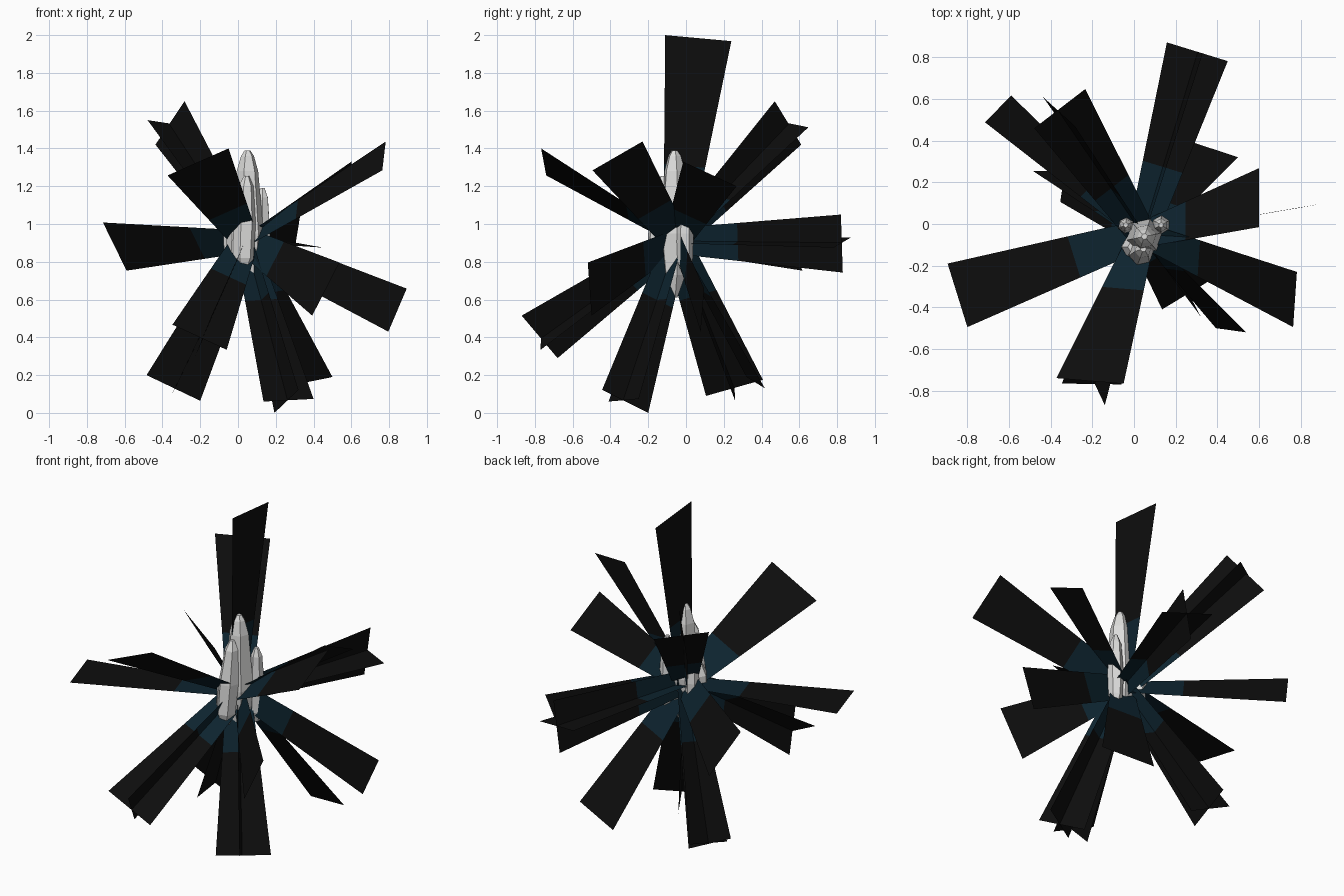
import bpy, math
from mathutils import Vector

if "Cube" in bpy.data.objects:
    bpy.data.objects.remove(bpy.data.objects["Cube"])


def material(name, rgb):
    m = bpy.data.materials.new(name)
    m.diffuse_color = (*rgb, 1)
    m.use_nodes = True
    m.node_tree.nodes["Principled BSDF"].inputs["Base Color"].default_value = m.diffuse_color
    return m


STONE = material("pale_crystal", (0.72, 0.72, 0.71))
BLUE = material("deep_blue_glow", (0.004, 0.017, 0.028))
BLACK = material("black_ray", (0.004, 0.004, 0.004))
CORE = Vector((0.04, -0.05, 0.91))


def add_mesh(name, verts, faces, mats):
    me = bpy.data.meshes.new(name)
    me.from_pydata(verts, [], faces)
    for m in mats:
        me.materials.append(m)
    ob = bpy.data.objects.new(name, me)
    bpy.context.collection.objects.link(ob)
    return ob


def ray(name, a, b, inner=0.14, split=0.37):
    """Flat flared blade from the core to the outer edge a-b, blue near the core."""
    a, b = Vector(a), Vector(b)
    side = (b - a).normalized() * inner / 2
    a0, b0 = CORE - side, CORE + side
    verts = [a0, b0, a0.lerp(a, split), b0.lerp(b, split), a, b]
    ob = add_mesh(name, verts, [(0, 1, 3, 2), (2, 3, 5, 4)], [BLUE, BLACK])
    ob.data.polygons[1].material_index = 1


def crystal(name, x, y, profile, lean=(0, 0), sides=6, turn=0.2):
    """Faceted shard: rings of (z, radius), closed top and bottom."""
    z0, z1 = profile[0][0], profile[-1][0]
    verts, faces = [], []
    for z, r in profile:
        t = (z - z0) / (z1 - z0) - 0.5
        for i in range(sides):
            w = turn + 2 * math.pi * i / sides
            verts.append((x + lean[0] * t + r * math.cos(w),
                          y + lean[1] * t + r * math.sin(w), z))
    for k in range(len(profile) - 1):
        for i in range(sides):
            j = (i + 1) % sides
            faces.append((k * sides + i, k * sides + j,
                          (k + 1) * sides + j, (k + 1) * sides + i))
    faces.append(tuple(reversed(range(sides))))
    faces.append(tuple(range(len(verts) - sides, len(verts))))
    add_mesh(name, verts, faces, [STONE])


# Crystal cluster: a tall central shard with smaller ones around it
crystal("main_crystal", 0.05, -0.06,
        [(0.61, 0.015), (0.73, 0.06), (0.95, 0.088), (1.28, 0.058), (1.36, 0.035), (1.39, 0.015)])
crystal("front_crystal", 0.035, -0.14,
        [(0.75, 0.025), (0.82, 0.056), (1.0, 0.06), (1.2, 0.04), (1.255, 0.014)], (0.02, 0.04))
crystal("right_crystal", 0.13, -0.005,
        [(0.74, 0.018), (0.8, 0.04), (0.95, 0.046), (1.14, 0.032), (1.19, 0.012)], turn=0.5)
crystal("left_crystal", -0.04, -0.005,
        [(0.78, 0.016), (0.84, 0.036), (0.95, 0.042), (1.06, 0.03), (1.11, 0.012)], turn=0.4)
crystal("low_front_crystal", -0.005, -0.11,
        [(0.79, 0.03), (0.85, 0.058), (0.95, 0.055), (1.01, 0.025)], turn=0.0)

# Single rays, given by the two corners of the outer edge
singles = {
    "top_ray": ((0.04, -0.11, 2.0), (0.04, 0.24, 1.968)),
    "front_upper_ray": ((-0.05, -0.767, 1.4), (-0.373, -0.74, 1.257)),
    "back_right_low_ray": ((0.5, 0.32, 0.19), (0.205, 0.418, 0.13)),
    "back_left_ray": ((-0.715, 0.488, 1.008), (-0.59, 0.617, 0.753)),
    "right_low_ray": ((0.893, 0.096, 0.658), (0.796, 0.078, 0.43)),
    "right_upper_ray": ((0.6, -0.015, 1.33), (0.6, 0.268, 1.2)),
    "front_right_upper_ray": ((0.782, -0.23, 1.437), (0.764, -0.495, 1.284)),
    "front_right_ray": ((0.537, -0.52, 0.796), (0.393, -0.5, 0.515)),
    "left_flat_ray": ((-0.895, -0.19, 0.91), (-0.8, -0.495, 0.91)),
}
for name, (a, b) in singles.items():
    ray(name, a, b)

# Crossed rays: two blades sharing one axis
crossed = {
    "back_left_low": (((-0.484, 0.254, 0.2), (-0.2, 0.26, 0.064)),
                      ((-0.354, 0.106, 0.09), (-0.31, 0.407, 0.175))),
    "front_low": (((-0.06, -0.77, 0.334), (-0.347, -0.766, 0.467)),
                  ((-0.14, -0.87, 0.515), (-0.23, -0.68, 0.29))),
    "front_right_low": (((0.135, -0.41, 0.06), (0.4, -0.25, 0.074)),
                        ((0.193, -0.2, 0.0), (0.32, -0.444, 0.122))),
    "back": (((0.158, 0.872, 0.928), (0.45, 0.782, 0.875)),
             ((0.33, 0.82, 1.05), (0.28, 0.83, 0.743))),
    "back_left_upper": (((-0.234, 0.648, 1.512), (-0.479, 0.46, 1.55)),
                        ((-0.437, 0.61, 1.42), (-0.283, 0.47, 1.65))),
}
for name, pair in crossed.items():
    for tag, (a, b) in zip(("_ray_a", "_ray_b"), pair):
        ray(name + tag, a, b)
